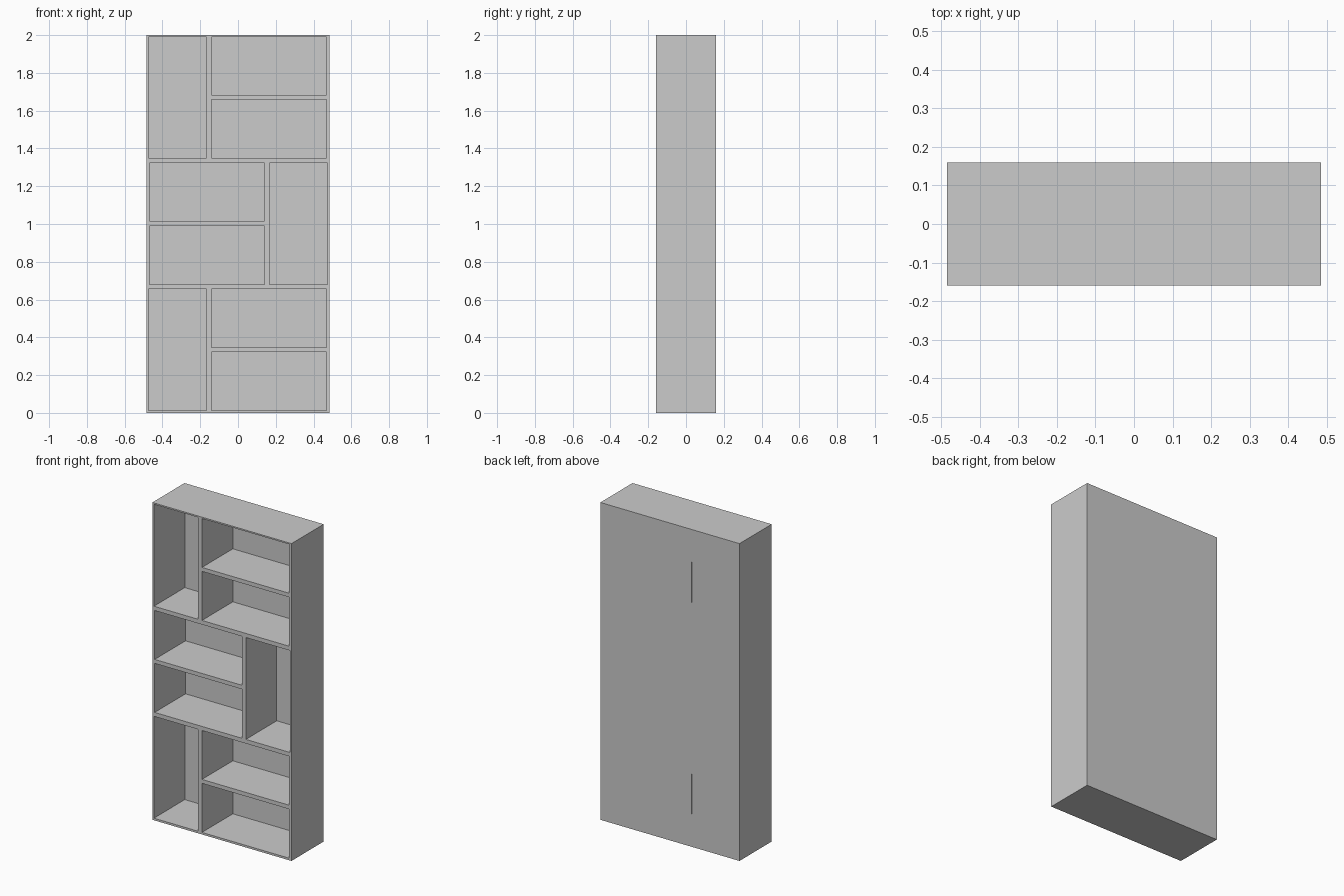
import bpy, bmesh
from mathutils import Matrix, Vector

if "Cube" in bpy.data.objects:
    bpy.data.objects.remove(bpy.data.objects["Cube"])

W, D, H = 0.97, 0.32, 2.0
BACK = 0.147          # inner face of the back panel


def boxes_object(name, boxes):
    """One object made of axis-aligned boxes (x0, x1, y0, y1, z0, z1)."""
    bm = bmesh.new()
    for x0, x1, y0, y1, z0, z1 in boxes:
        centre = Vector(((x0 + x1) / 2, (y0 + y1) / 2, (z0 + z1) / 2))
        size = Matrix.Diagonal((x1 - x0, y1 - y0, z1 - z0, 1))
        bmesh.ops.create_cube(bm, size=1, matrix=Matrix.Translation(centre) @ size)
    mesh = bpy.data.meshes.new(name)
    bm.to_mesh(mesh)
    bm.free()
    obj = bpy.data.objects.new(name, mesh)
    bpy.context.collection.objects.link(obj)
    return obj


# Bookcase body
body = boxes_object("bookcase_body", [(-W / 2, W / 2, -D / 2, D / 2, 0, H)])

# Each tier has one tall bay and two stacked wide bays; the middle tier is mirrored
cuts = []
for tier, side in enumerate((1, -1, 1)):
    z = 0.013 + tier * 0.668
    bays = [(-0.474, -0.167, z, z + 0.642),
            (-0.139, 0.469, z, z + 0.309),
            (-0.139, 0.469, z + 0.334, z + 0.642)]
    for x0, x1, z0, z1 in bays:
        x0, x1 = sorted((x0 * side, x1 * side))
        cuts.append((x0, x1, -D, BACK, z0, z1))

# Thin seams on the back, behind the upright of the top and bottom tiers
for zc in (0.333, 1.667):
    cuts.append((-0.155, -0.152, D / 2 - 0.005, D, zc - 0.127, zc + 0.127))

cutter = boxes_object("bay_cutter", cuts)
cutter.hide_render = True

# Carve the bays, then discard the cutter
cut = body.modifiers.new("bays", "BOOLEAN")
cut.operation = "DIFFERENCE"
cut.solver = "EXACT"
cut.object = cutter
bpy.context.view_layer.objects.active = body
bpy.ops.object.modifier_apply(modifier=cut.name)
bpy.data.objects.remove(cutter)
